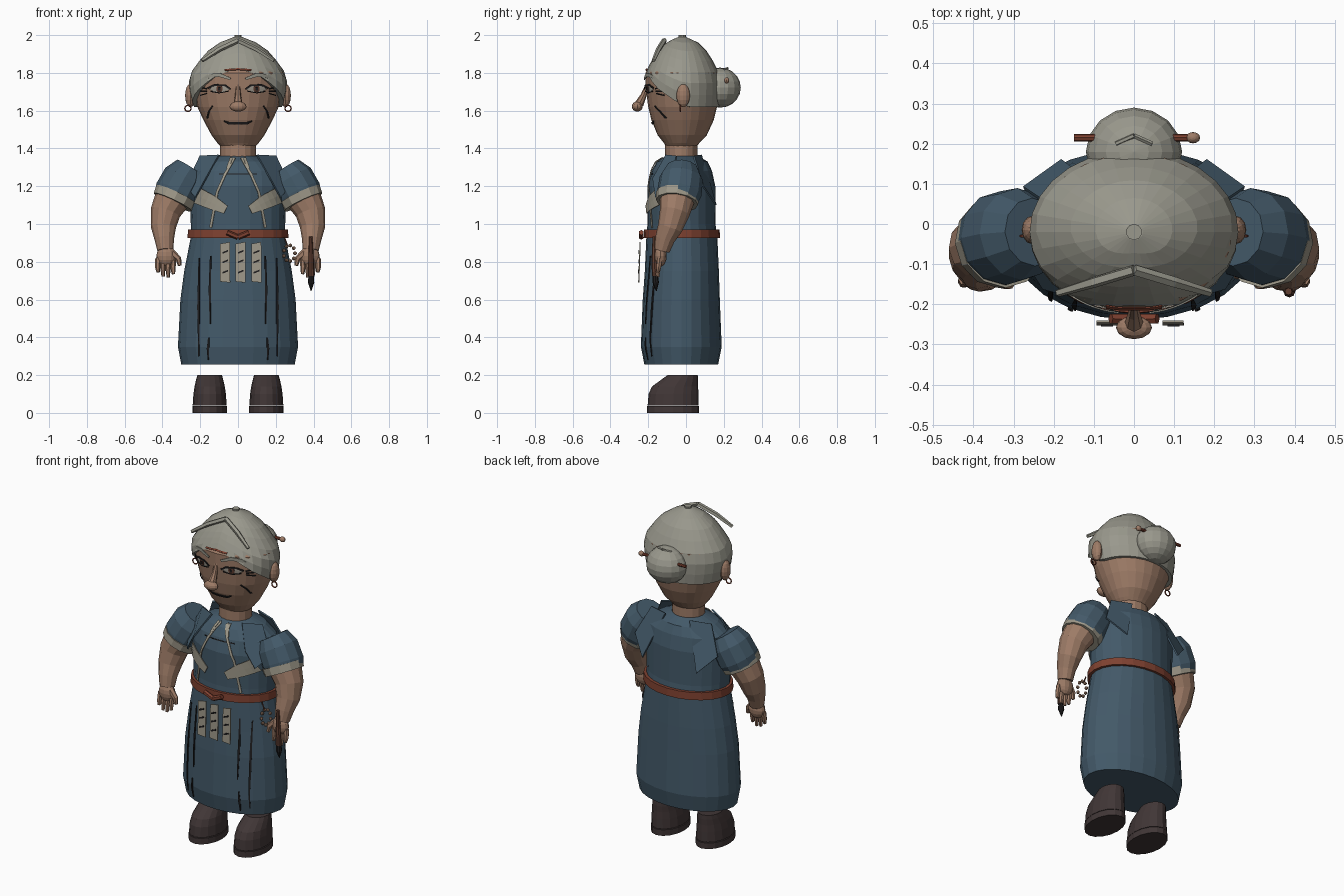
import bpy, bmesh, math
from mathutils import Vector, Matrix

if "Cube" in bpy.data.objects:
    bpy.data.objects.remove(bpy.data.objects["Cube"])

def mat(name, r, g, b):
    m = bpy.data.materials.new(name)
    m.diffuse_color = (r, g, b, 1)
    m.use_nodes = True
    m.node_tree.nodes["Principled BSDF"].inputs["Base Color"].default_value = m.diffuse_color
    return m

SKIN = mat("skin", .34, .20, .135)
HAIR = mat("grey_hair", .32, .315, .265)
CLOTH = mat("linen", .34, .315, .25)
DRESS = mat("blue_cloth", .056, .10, .14)
RUST = mat("rust_leather", .21, .053, .03)
WOOD = mat("wood", .12, .05, .032)
SHOE = mat("dark_leather", .052, .037, .037)
INK = mat("ink", .014, .013, .014)
EYE = mat("eye_white", .36, .33, .28)

def finish(name, bm, m):
    bmesh.ops.recalc_face_normals(bm, faces=bm.faces)
    me = bpy.data.meshes.new(name)
    bm.to_mesh(me)
    bm.free()
    me.materials.append(m)
    ob = bpy.data.objects.new(name, me)
    bpy.context.collection.objects.link(ob)
    return ob

def loft(name, rings, m, caps=(True, True)):
    bm = bmesh.new()
    vs = [[bm.verts.new(p) for p in r] for r in rings]
    n = len(vs[0])
    for a, b in zip(vs, vs[1:]):
        for i in range(n):
            j = (i + 1) % n
            bm.faces.new((a[i], a[j], b[j], b[i]))
    if caps[0]:
        bm.faces.new(vs[0])
    if caps[1]:
        bm.faces.new(vs[-1])
    return finish(name, bm, m)

def ellipse(z, rx, ry, cy, n=24, cx=0):
    return [(cx + rx * math.sin(2 * math.pi * i / n), cy - ry * math.cos(2 * math.pi * i / n), z) for i in range(n)]

def tube(name, pts, radii, m, n=10):
    """Round tube along a path."""
    pts = [Vector(p) for p in pts]
    rings = []
    for i, p in enumerate(pts):
        d = (pts[min(i + 1, len(pts) - 1)] - pts[max(i - 1, 0)]).normalized()
        ref = Vector((0, 1, 0)) if abs(d.y) < .9 else Vector((1, 0, 0))
        u = d.cross(ref).normalized()
        v = d.cross(u)
        rings.append([p + radii[i] * (u * math.cos(2 * math.pi * k / n) + v * math.sin(2 * math.pi * k / n)) for k in range(n)])
    return loft(name, rings, m)

def ball(name, c, r, m, u=12, v=8):
    bm = bmesh.new()
    bmesh.ops.create_uvsphere(bm, u_segments=u, v_segments=v, radius=1,
                              matrix=Matrix.Translation(c) @ Matrix.Diagonal((*r, 1)))
    return finish(name, bm, m)

def interp(table, z):
    for a, b in zip(table, table[1:]):
        if a[0] <= z <= b[0]:
            t = (z - a[0]) / (b[0] - a[0])
            return [p + (q - p) * t for p, q in zip(a, b)][1:]
    return list((table[0] if z < table[0][0] else table[-1])[1:])

def front(prof, x, z, off):
    rx, ry, cy = interp(prof, z)
    return Vector((x, cy - ry * math.sqrt(max(0, 1 - (x / rx) ** 2)) - off, z))

def strip(name, prof, pts, widths, m, off=.005, sub=3):
    """Thin painted band lying on the front of a body profile."""
    P, W = [], []
    if not isinstance(widths, (list, tuple)):
        widths = [widths] * len(pts)
    for i in range(len(pts) - 1):
        for k in range(sub):
            t = k / sub
            P.append(Vector(pts[i]).lerp(Vector(pts[i + 1]), t))
            W.append(widths[i] + (widths[i + 1] - widths[i]) * t)
    P.append(Vector(pts[-1]))
    W.append(widths[-1])
    bm = bmesh.new()
    prev = None
    for i, p in enumerate(P):
        d = (P[min(i + 1, len(P) - 1)] - P[max(i - 1, 0)]).normalized()
        nrm = Vector((-d.y, d.x)) * max(W[i], .001) / 2
        cur = [bm.verts.new(front(prof, q.x, q.y, off)) for q in (p - nrm, p, p + nrm)]
        if prev:
            for k in (0, 1):
                bm.faces.new((prev[k], cur[k], cur[k + 1], prev[k + 1]))
        prev = cur
    ob = finish(name, bm, m)
    s = ob.modifiers.new("thickness", 'SOLIDIFY')
    s.thickness, s.offset = .004, 0
    return ob

def plate(name, corners, m, thick=.009):
    bm = bmesh.new()
    bm.faces.new([bm.verts.new(c) for c in corners])
    ob = finish(name, bm, m)
    s = ob.modifiers.new("thickness", 'SOLIDIFY')
    s.thickness, s.offset = thick, 0

# Body profiles: height, half width, half depth, centre y
BODY = [(.255, .30, .195, -.025), (.35, .318, .214, -.025), (.6, .305, .204, -.025), (.75, .285, .196, -.022),
        (.93, .25, .188, -.022), (1.0, .25, .18, -.024), (1.2, .255, .18, -.025), (1.28, .25, .16, -.022),
        (1.33, .18, .135, -.02), (1.36, .095, .085, -.022)]
HEAD = [(1.41, .09, .08, -.025), (1.43, .11, .095, -.023), (1.47, .14, .13, -.02), (1.55, .183, .165, -.018),
        (1.62, .215, .182, -.018), (1.72, .238, .193, -.02), (1.8, .245, .195, -.02), (1.9, .15, .12, -.02)]
CROWN = [(1.62, .237, .198, -.02), (1.72, .262, .207, -.02), (1.79, .258, .2, -.02), (1.86, .208, .165, -.02),
         (1.915, .162, .13, -.02), (1.965, .09, .08, -.02), (1.99, .022, .02, -.02)]
HAIRLINE = [(0, 1.825), (27, 1.785), (50, 1.72), (80, 1.65), (95, 1.62), (180, 1.62)]

loft("dress", [ellipse(*p) for p in BODY], DRESS)
loft("neck", [ellipse(z, .095, .085, -.025, 16) for z in (1.33, 1.44)], SKIN)
loft("head", [ellipse(*p) for p in HEAD], SKIN)

# Hair cap, its lower edge follows the hairline
N, rings = 28, []
for t in [0, .08, .2, .34, .5, .66, .83, 1, 1.01]:
    ring = []
    for i in range(N):
        a = 360 * i / N
        zb = interp(HAIRLINE, min(a, 360 - a))[0]
        z = 1.99 - min(t, 1) * (1.99 - zb)
        rx, ry, cy = interp(CROWN, z)
        k = .9 if t > 1 else 1
        ring.append((k * rx * math.sin(math.radians(a)), cy - k * ry * math.cos(math.radians(a)), z))
    rings.append(ring)
loft("hair_cap", rings, HAIR, (True, False))
loft("hair_knob", [ellipse(1.97, .02, .02, -.02, 10), ellipse(2.0, .02, .02, -.02, 10)], HAIR)
ball("hair_bun", (0, .18, 1.722), (.12, .11, .106), HAIR, 16, 10)
tube("hair_pin", [(-.15, .215, 1.76), (.14, .215, 1.76)], [.009, .009], RUST, 8)
ball("hair_pin_bead", (.147, .215, 1.76), (.018, .014, .016), SKIN)

# Belt and buckle
loft("belt", [ellipse(z, .253 + e, .188 + e, -.022) for z, e in
              ((.925, -.01), (.925, .014), (.97, .012), (.97, -.01))], RUST)
for s in (1, -1):
    tube("buckle", [(0, -.237, .93), (s * .058, -.236, .955)], [.014, .014], RUST, 6)

for s in (1, -1):
    # Shoe with sole
    loft("shoe", [ellipse(z, rx, ry, cy, 16, s * .15) for z, rx, ry, cy in
                  ((.04, .09, .135, -.068), (.1, .086, .132, -.066), (.14, .08, .122, -.058),
                   (.175, .072, .098, -.034), (.2, .065, .08, -.018))], SHOE)
    loft("sole", [ellipse(z, .092, .138, -.068, 16, s * .15) for z in (0, .036)], SHOE)
    # Sleeve, cuff and arm
    tube("sleeve", [(s * .25, -.02, 1.295), (s * .285, -.025, 1.24), (s * .325, -.035, 1.165), (s * .34, -.045, 1.13)],
         [.085, .115, .118, .11], DRESS, 12)
    tube("cuff", [(s * .326, -.042, 1.155), (s * .345, -.048, 1.115)], [.118, .112], CLOTH, 12)
    tube("arm", [(s * .345, -.045, 1.14), (s * .385, -.06, 1.06), (s * .395, -.085, .98), (s * .39, -.112, .92),
                 (s * .385, -.128, .86)], [.095, .08, .066, .052, .042], SKIN, 12)
    # Hand
    ball("palm", (s * .38, -.135, .83), (.052, .033, .056), SKIN)
    for i in range(4):
        x = .342 + .027 * i
        tip = (.735, .718, .722, .745)[i]
        tube("finger", [(s * x, -.138, .82), (s * (x + .002), -.145, .77), (s * x, -.15, tip)], [.015, .014, .009], SKIN, 6)
    tube("thumb", [(s * .35, -.14, .85), (s * .315, -.148, .815), (s * .308, -.152, .78)], [.018, .016, .01], SKIN, 6)
    # Shoulder shawl flaps
    plate("back_flap", [(s * .08, .08, 1.365), (s * .2, .04, 1.36), (s * .275, .09, 1.2), (s * .18, .158, 1.1)], DRESS)
    plate("front_flap", [(s * .1, -.105, 1.365), (s * .2, -.05, 1.36), (s * .275, -.08, 1.2), (s * .225, -.16, 1.14),
                         (s * .17, -.175, 1.24)], DRESS)
    # Ear and earring
    ball("ear", (s * .252, -.015, 1.68), (.028, .036, .062), SKIN)
    bm = bmesh.new()
    R = [Vector((s * .265 + .017 * math.cos(k * math.pi / 5), -.03, 1.612 + .017 * math.sin(k * math.pi / 5))) for k in range(11)]
    bm.free()
    tube("earring", R, [.004] * 11, RUST, 5)
    # Eye, lids and brow
    strip("eye_white", HEAD, [(s * .045, 1.712), (s * .075, 1.716), (s * .1, 1.718), (s * .13, 1.716), (s * .152, 1.712)],
          [0, .032, .038, .03, 0], EYE)
    strip("iris", HEAD, [(s * .082, 1.716), (s * .09, 1.716), (s * .106, 1.716), (s * .114, 1.716)],
          [.016, .034, .034, .016], WOOD, .009)
    strip("pupil", HEAD, [(s * .092, 1.716), (s * .104, 1.716)], .016, INK, .012)
    strip("upper_lid", HEAD, [(s * .04, 1.715), (s * .07, 1.734), (s * .125, 1.736), (s * .16, 1.72)], .009, INK, .01)
    strip("lower_lid", HEAD, [(s * .05, 1.703), (s * .1, 1.694), (s * .145, 1.702)], .005, INK, .008)
    strip("eyebrow", HEAD, [(s * .04, 1.768), (s * .1, 1.79), (s * .145, 1.785), (s * .185, 1.762)],
          [.012, .02, .018, .006], HAIR, .009)
    # Wrinkles
    for k in (-1, 0, 1):
        strip("eye_wrinkle", HEAD, [(s * .165, 1.703 + .012 * k), (s * .2, 1.703 + .022 * k)], .006, INK)
    strip("cheek_wrinkle", HEAD, [(s * .135, 1.625), (s * .155, 1.595), (s * .163, 1.56)], .007, INK)
    # Front hair braid bars
    tube("hair_braid", [(0, -.115, 1.972), (s * .1, -.145, 1.925), (s * .19, -.172, 1.865)], [.014, .014, .01], HAIR, 5)
    tube("bun_braid", [(0, .22, 1.825), (s * .045, .2, 1.818)], [.006, .006], HAIR, 5)
    # Chest cords and ribbon ends
    strip("neck_tie", BODY, [(s * .035, 1.35), (s * .055, 1.295)], .014, CLOTH, .01)
    strip("chest_cord", BODY, [(s * .02, 1.35), (s * .07, 1.26), (s * .11, 1.17), (s * .125, 1.09), (s * .145, .98)],
          .013, CLOTH, .009)
    strip("ribbon_end", BODY, [(s * .065, 1.075), (s * .14, 1.115), (s * .215, 1.15)], [.045, .075, .085], CLOTH, .012)
    # Skirt pleat lines
    for x, lo, hi in ((.145, .47, .83), (.205, .3, .82), (.155, .28, .4)):
        strip("pleat", BODY, [(s * x, hi), (s * (x + .004), (lo + hi) / 2), (s * (x + .002), lo)], [.006, .012, .005], INK)

# Nose, mouth and forehead line
tube("nose_bridge", [(0, -.205, 1.735), (0, -.225, 1.68), (0, -.248, 1.635)], [.01, .016, .024], SKIN, 8)
ball("nose_tip", (0, -.258, 1.622), (.045, .029, .027), SKIN)
strip("mouth", HEAD, [(-.075, 1.545), (-.05, 1.534), (.05, 1.534), (.075, 1.545)], [.004, .012, .012, .004], INK)
strip("forehead_line", HEAD, [(-.07, 1.815), (0, 1.82), (.07, 1.815)], .008, RUST, .011)
strip("yoke_seam", BODY, [(-.1, 1.265), (.1, 1.265)], .005, INK, .004)

# Hanging linen tags with ink marks
for x in (-.068, .013, .097):
    plate("tag", [(x - .026, -.243, .895), (x + .026, -.243, .905), (x + .027, -.25, .69), (x - .026, -.25, .695)], CLOTH, .006)
    for z in (.85, .8, .745):
        plate("tag_mark", [(x - .014, -.253, z - .008), (x + .016, -.253, z + .004), (x + .016, -.253, z + .013),
                           (x - .014, -.253, z + .001)], INK, .004)

# Brush held in one hand
tube("brush_handle", [(.385, -.168, .935), (.387, -.168, .8), (.387, -.163, .725)], [.009, .015, .017], WOOD, 8)
tube("brush_tip", [(.387, -.163, .725), (.387, -.16, .69), (.387, -.157, .645)], [.014, .017, .002], INK, 8)

# Bead loop hanging at the belt
for k in range(9):
    a = 2 * math.pi * k / 9
    ball("bead", (.272 + .03 * math.cos(a), -.12 + .01 * math.sin(a), .845 + .042 * math.sin(a)), (.01, .01, .01), SKIN, 8, 5)
tube("bead_cord", [(.245, -.12, .93), (.262, -.12, .885)], [.004, .004], WOOD, 5)
